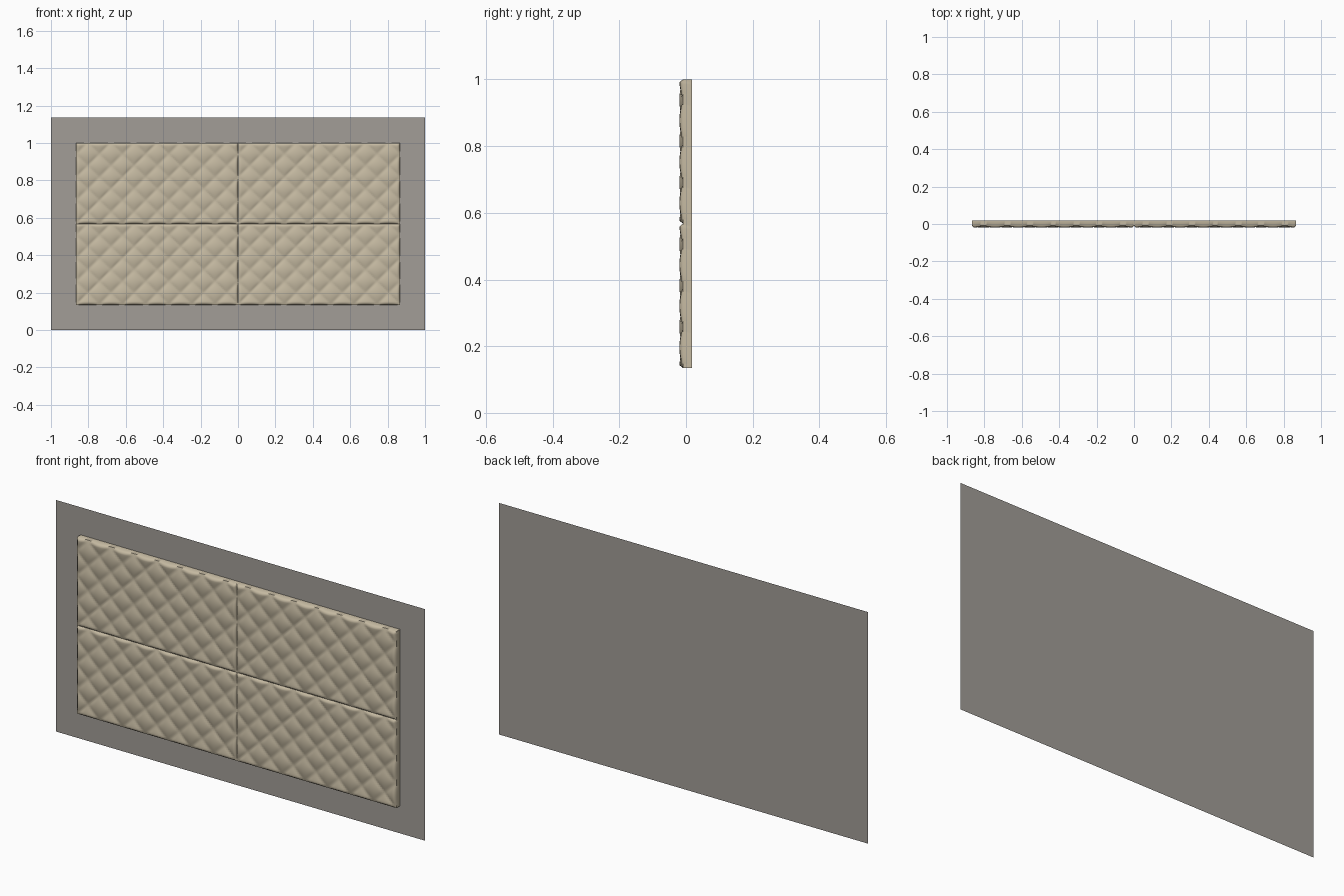
import bpy, bmesh, math

if "Cube" in bpy.data.objects:
    bpy.data.objects.remove(bpy.data.objects["Cube"])

W, H = 0.866, 0.433          # size of one cushion panel
Z_MID = 0.5675               # seam height between the two rows
BACK, BASE, PUFF = 0.018, -0.009, 0.010
NX, NZ = 108, 54             # grid cells per panel
PITCH = W / 7                # diamond spacing


def material(name, rgb):
    m = bpy.data.materials.new(name)
    m.diffuse_color = (*rgb, 1)
    m.use_nodes = True
    m.node_tree.nodes["Principled BSDF"].inputs["Base Color"].default_value = m.diffuse_color
    return m


wall_grey = material("warm_grey", (0.36, 0.34, 0.31))
fabric = material("beige_fabric", (0.56, 0.49, 0.36))


def add_object(name, bm, mat):
    me = bpy.data.meshes.new(name)
    bm.to_mesh(me)
    bm.free()
    ob = bpy.data.objects.new(name, me)
    bpy.context.collection.objects.link(ob)
    me.materials.append(mat)
    return ob


def quilt_depth(u, v):
    """Front surface: pillowed diamonds fading into rounded borders."""
    a = abs(math.sin(math.pi * (u + v) / PITCH))
    b = abs(math.sin(math.pi * (u - v) / PITCH))
    puff = (a * b) ** 0.5
    edge = min(u, W - u, v, H - v)
    t = max(0.0, min(edge / 0.014, 1.0))
    rim = math.sqrt(max(0.0, 1 - (1 - t) ** 2))
    return BASE - PUFF * puff * rim - 0.001 * rim


def cushion(name, x0, z0):
    bm = bmesh.new()
    grid = []
    for j in range(NZ + 1):
        v = H * j / NZ
        grid.append([bm.verts.new((x0 + W * i / NX, quilt_depth(W * i / NX, v), z0 + v))
                     for i in range(NX + 1)])
    for j in range(NZ):
        for i in range(NX):
            f = bm.faces.new((grid[j][i], grid[j][i + 1], grid[j + 1][i + 1], grid[j + 1][i]))
            f.smooth = True
    # side walls and back
    rim = [e for e in bm.edges if e.is_boundary]
    walls = bmesh.ops.extrude_edge_only(bm, edges=rim)["geom"]
    for vert in (g for g in walls if isinstance(g, bmesh.types.BMVert)):
        vert.co.y = BACK
    bmesh.ops.holes_fill(bm, edges=[e for e in bm.edges if e.is_boundary], sides=0)
    bmesh.ops.recalc_face_normals(bm, faces=bm.faces)
    for e in bm.edges:
        if len(e.link_faces) == 2 and e.calc_face_angle(0) > math.radians(60):
            e.smooth = False
    return add_object(name, bm, fabric)


# Four quilted cushions
for row, z0 in (("lower", Z_MID - H), ("upper", Z_MID)):
    for side, x0 in (("left", -W), ("right", 0)):
        cushion(f"{row}_{side}_cushion", x0, z0)

# Flat backing sheet
bm = bmesh.new()
bm.faces.new([bm.verts.new(c) for c in
              ((-1, 0.019, 0), (1, 0.019, 0), (1, 0.019, 2 * Z_MID), (-1, 0.019, 2 * Z_MID))])
add_object("backing_sheet", bm, wall_grey)
